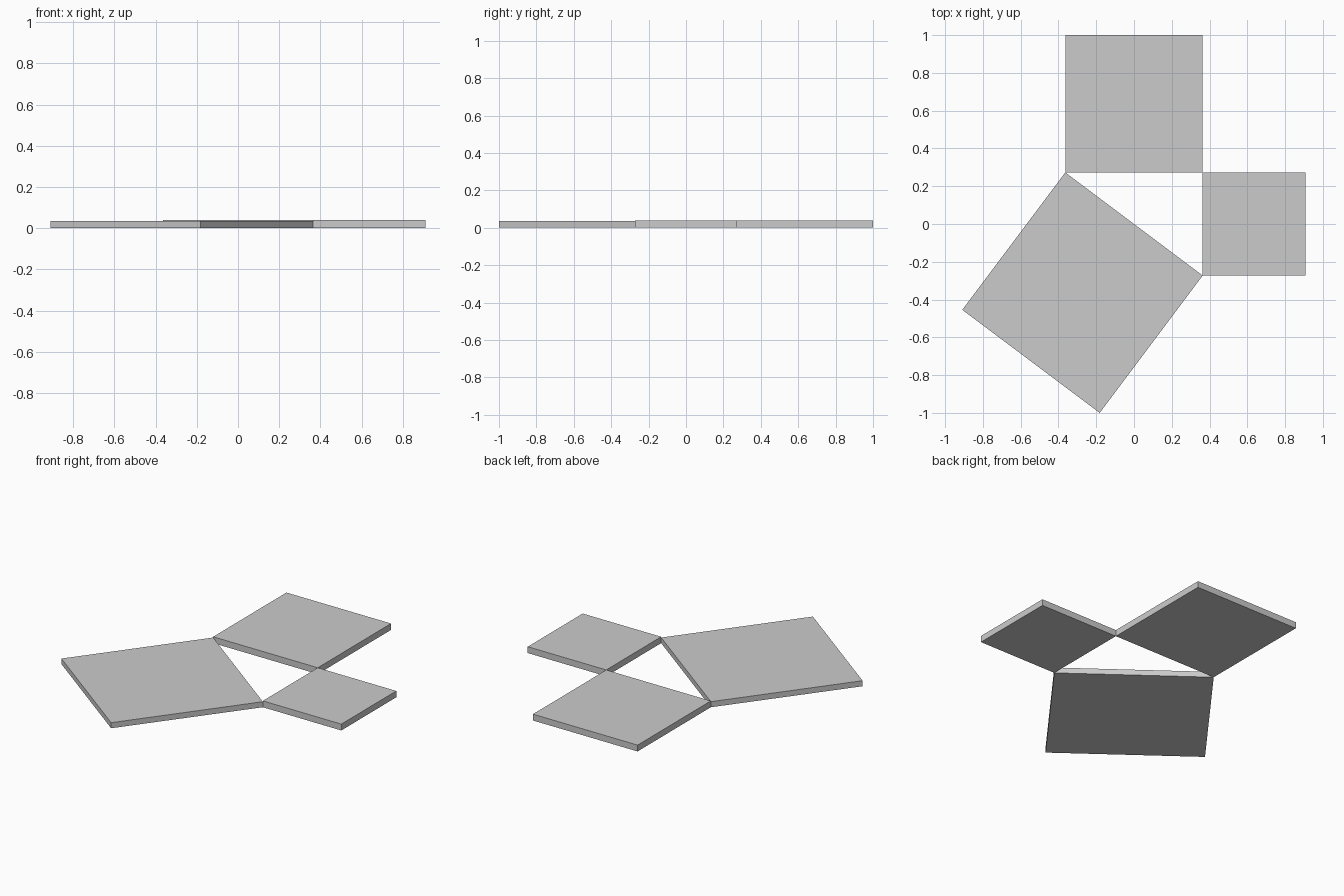
import bpy
from mathutils import Vector

if "Cube" in bpy.data.objects:
    bpy.data.objects.remove(bpy.data.objects["Cube"])

U = 2 / 11  # unit of the 3-4-5 right triangle

# Corners of the open triangle between the slabs
A = Vector((-2 * U, 1.5 * U))
B = Vector((2 * U, 1.5 * U))
C = Vector((2 * U, -1.5 * U))


def square_slab(name, p, q, height):
    """Square slab standing outward on the triangle edge p-q (clockwise)."""
    edge = q - p
    out = Vector((-edge.y, edge.x))
    base = [p, p + out, q + out, q]
    verts = [(v.x, v.y, z) for z in (0, height) for v in base]
    faces = [(0, 1, 2, 3), (7, 6, 5, 4)]
    faces += [(i, i + 4, (i + 1) % 4 + 4, (i + 1) % 4) for i in range(4)]
    mesh = bpy.data.meshes.new(name)
    mesh.from_pydata(verts, [], faces)
    obj = bpy.data.objects.new(name, mesh)
    bpy.context.collection.objects.link(obj)


# Squares on the long leg, short leg and hypotenuse
square_slab("long_leg_square", A, B, 0.04)
square_slab("short_leg_square", B, C, 0.04)
square_slab("hypotenuse_square", C, A, 0.035)
